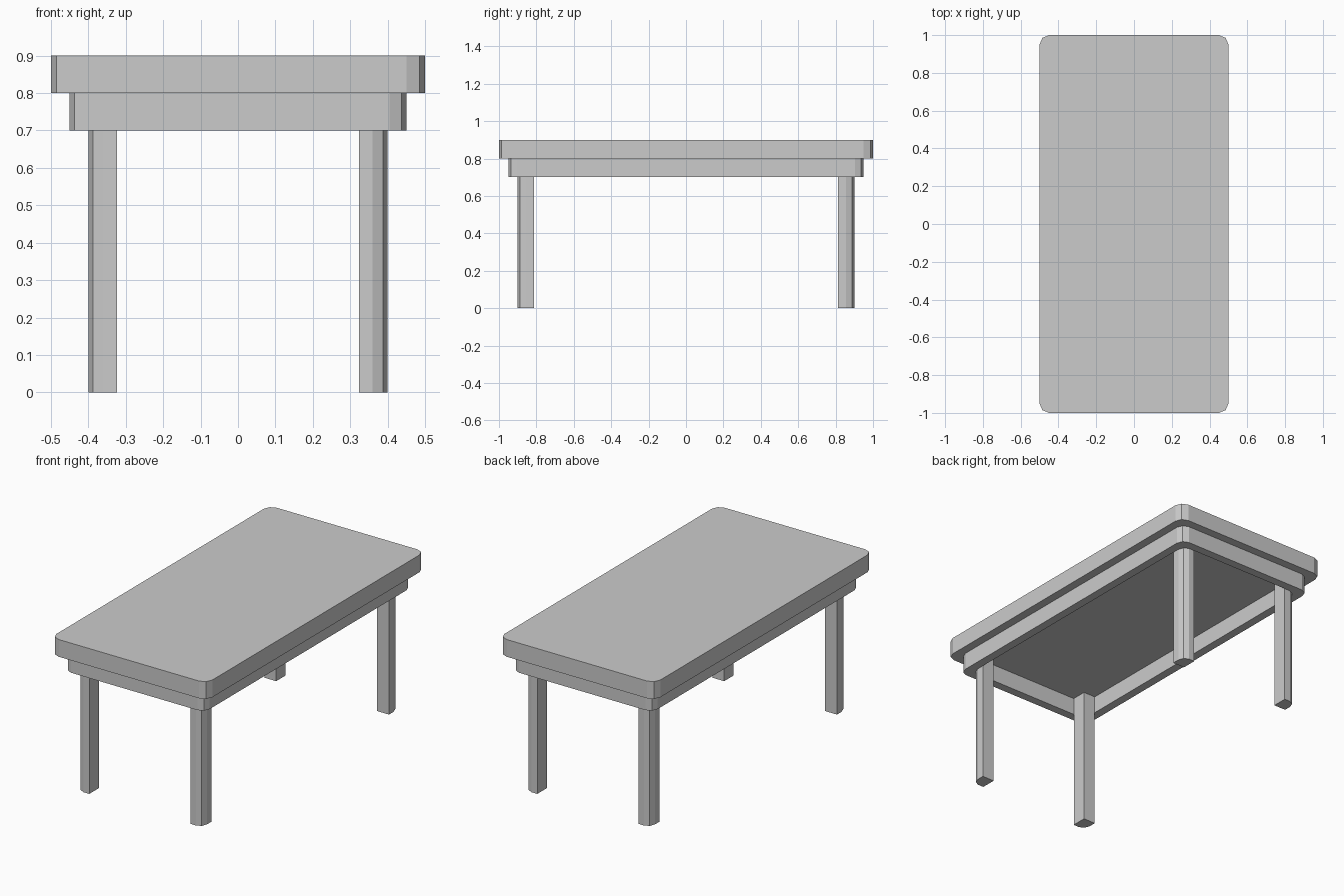
import bpy, bmesh
from math import cos, sin, pi

if "Cube" in bpy.data.objects:
    bpy.data.objects.remove(bpy.data.objects["Cube"])

TOP_X, TOP_Y, RADIUS, STEPS = 0.5, 1.0, 0.05, 2


def corner(sx=1, sy=1):
    """Rounded +x +y corner of the table outline, scaled."""
    arc = [i * pi / 2 / STEPS for i in range(STEPS + 1)]
    return [((TOP_X - RADIUS + RADIUS * cos(a)) * sx,
             (TOP_Y - RADIUS + RADIUS * sin(a)) * sy) for a in arc]


def outline(sx=1, sy=1):
    c = corner(sx, sy)
    r = c[::-1]
    return (c + [(-x, y) for x, y in r]
            + [(-x, -y) for x, y in c] + [(x, -y) for x, y in r])


def prism(name, outer, z0, z1, inner=None):
    """Extrude an outline, solid or with an open middle."""
    bm = bmesh.new()
    n = len(outer)

    def loop(pts, z):
        return [bm.verts.new((x, y, z)) for x, y in pts]

    def bridge(a, b):
        for i in range(n):
            j = (i + 1) % n
            bm.faces.new((a[i], a[j], b[j], b[i]))

    low, high = loop(outer, z0), loop(outer, z1)
    bridge(low, high)
    if inner:
        in_low, in_high = loop(inner, z0), loop(inner, z1)
        bridge(in_low, in_high)
        bridge(low, in_low)
        bridge(high, in_high)
    else:
        bm.faces.new(low)
        bm.faces.new(high)
    bmesh.ops.recalc_face_normals(bm, faces=bm.faces)
    mesh = bpy.data.meshes.new(name)
    bm.to_mesh(mesh)
    bm.free()
    obj = bpy.data.objects.new(name, mesh)
    bpy.context.collection.objects.link(obj)
    return obj


# Table top slab
prism("table_top", outline(), 0.8, 0.9)

# Open frame under the top
prism("apron_frame", outline(0.9, 0.95), 0.7, 0.8, outline(0.8, 0.9))

# Legs tucked into the frame corners, rounded on the outer corner only
leg = [(0.324, 0.812), (0.4, 0.812)] + corner(0.8, 0.9) + [(0.324, 0.9)]
for y_name, sy in (("front", -1), ("back", 1)):
    for x_name, sx in (("left", -1), ("right", 1)):
        prism(f"{y_name}_{x_name}_leg", [(x * sx, y * sy) for x, y in leg], 0, 0.8)
